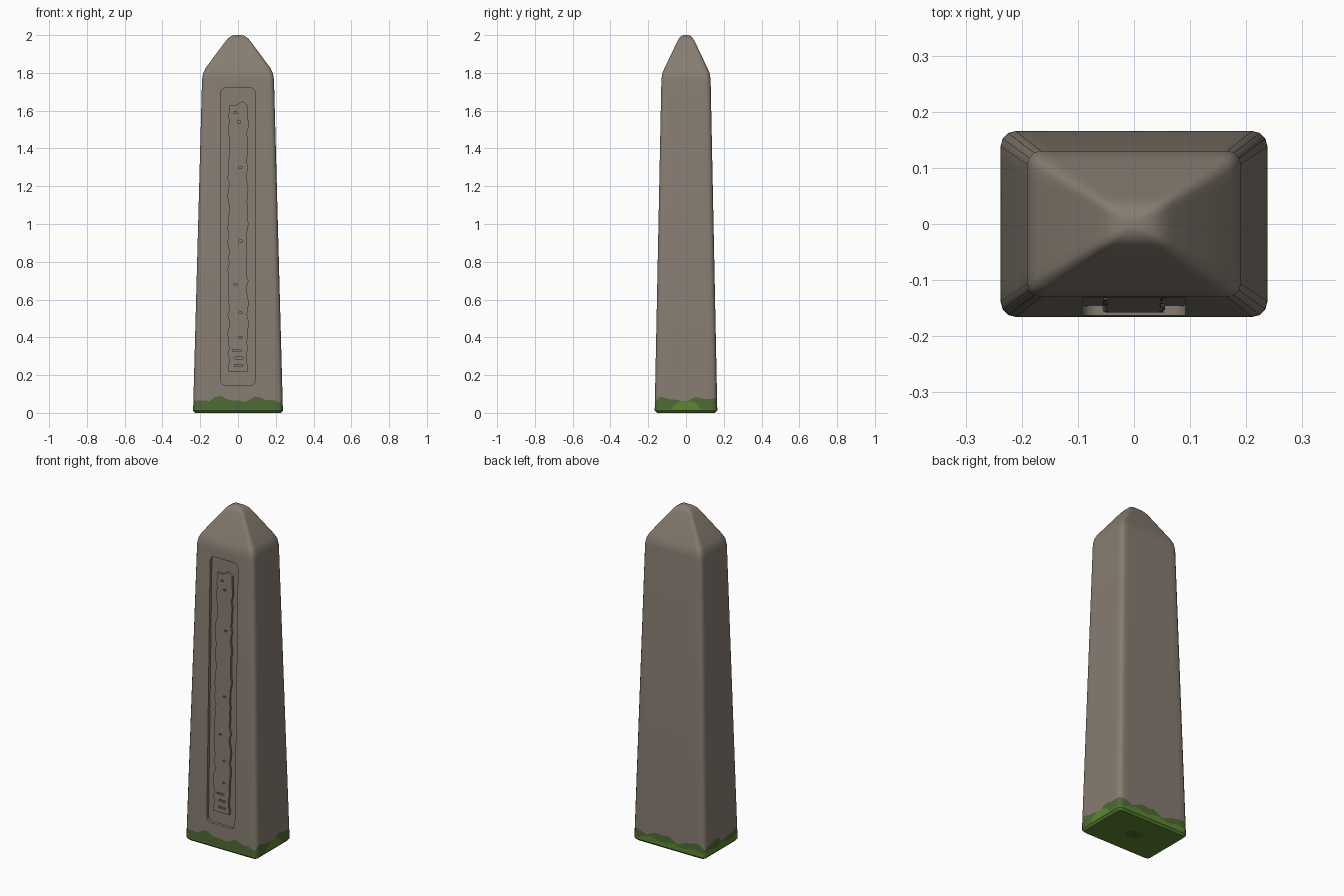
import bpy, bmesh, math, random

random.seed(4)
if "Cube" in bpy.data.objects:
    bpy.data.objects.remove(bpy.data.objects["Cube"])


def material(name, rgb):
    m = bpy.data.materials.new(name)
    m.use_nodes = True
    m.diffuse_color = (*rgb, 1)
    m.node_tree.nodes["Principled BSDF"].inputs["Base Color"].default_value = (*rgb, 1)
    return m


stone = material("stone", (0.24, 0.205, 0.165))
dark_moss = material("dark moss", (0.075, 0.14, 0.035))
light_moss = material("light moss", (0.105, 0.24, 0.03))


def make_object(name, bm, mats):
    bmesh.ops.recalc_face_normals(bm, faces=bm.faces)
    mesh = bpy.data.meshes.new(name)
    bm.to_mesh(mesh)
    bm.free()
    for m in mats:
        mesh.materials.append(m)
    ob = bpy.data.objects.new(name, mesh)
    bpy.context.collection.objects.link(ob)
    return ob


def activate(ob):
    bpy.ops.object.select_all(action='DESELECT')
    ob.select_set(True)
    bpy.context.view_layer.objects.active = ob


def cut(ob, cutter):
    mod = ob.modifiers.new("cut", 'BOOLEAN')
    mod.operation, mod.solver, mod.object = 'DIFFERENCE', 'EXACT', cutter
    activate(ob)
    bpy.ops.object.modifier_apply(modifier=mod.name)
    cutter.hide_render = True
    bpy.data.objects.remove(cutter)


def halves(z):
    """Half width and half depth of the tapering shaft."""
    t = z / 1.78
    return 0.238 - 0.048 * t, 0.166 - 0.036 * t


def perimeter(hx, hy, r):
    """Rounded rectangle, with each side subdivided."""
    corners = []
    for k, (sx, sy) in enumerate([(1, 1), (-1, 1), (-1, -1), (1, -1)]):
        corners.append([(sx * (hx - r) + r * math.cos(a), sy * (hy - r) + r * math.sin(a))
                        for a in (math.pi / 2 * (k + i / 3) for i in range(4))])
    pts = []
    for k, arc in enumerate(corners):
        nxt, n = corners[(k + 1) % 4][0], 14 if k % 2 == 0 else 10
        pts += arc
        pts += [(arc[-1][0] + (nxt[0] - arc[-1][0]) * i / n,
                 arc[-1][1] + (nxt[1] - arc[-1][1]) * i / n) for i in range(1, n)]
    return pts


# Ragged moss heights around the shaft
base = perimeter(*halves(0.05), 0.027)
count = len(base)
moss_top, moss_low = [], []
for i, (x, y) in enumerate(base):
    wave = 0.012 * math.sin(i * 0.9) + 0.007 * math.sin(i * 1.9 + 1)
    moss_top.append(0.071 + wave + random.uniform(-0.004, 0.004))
    if y < -0.14:
        low = 0.018
    elif x > 0.2:
        low = 0.062 - 0.045 * min(1, (abs(y) / 0.075) ** 4)
    else:
        low = 0.042 + 0.008 * math.sin(i * 1.3)
    moss_low.append(low)

# Obelisk shaft and cap as stacked rings
bm = bmesh.new()


def ring(points, heights):
    return [bm.verts.new((x, y, z)) for (x, y), z in zip(points, heights)]


def ragged(heights):
    pts = []
    for i, z in enumerate(heights):
        pts.append(perimeter(*halves(z), 0.027)[i])
    return ring(pts, heights)


def level(hx, hy, r, z):
    return ring(perimeter(hx, hy, r), [z] * count)


rings = [level(0.05, 0.035, 0.025, 0), level(0.226, 0.154, 0.02, 0),
         level(*halves(0.012), 0.027, 0.012),
         ragged(moss_low), ragged(moss_top),
         level(*halves(1.765), 0.024, 1.765), level(0.184, 0.125, 0.022, 1.80),
         level(0.172, 0.114, 0.02, 1.825), level(0.068, 0.047, 0.012, 1.965),
         level(0.052, 0.036, 0.012, 1.984), level(0.034, 0.023, 0.01, 1.996),
         level(0.016, 0.01, 0.006, 2.0)]
bands = [2, 2, 2, 1] + [0] * 7
for lower, upper, mat in zip(rings, rings[1:], bands):
    for i in range(count):
        j = (i + 1) % count
        bm.faces.new((lower[i], lower[j], upper[j], upper[i])).material_index = mat
bm.faces.new(rings[0]).material_index = 1
bm.faces.new(rings[-1])
obelisk = make_object("obelisk", bm, [stone, dark_moss, light_moss])


def prism(bm, outline, d0, d1):
    """Extrude an (x, z) outline between two depths behind the sloping front."""
    a, b = [[bm.verts.new((x, d - halves(z)[1], z)) for x, z in outline] for d in (d0, d1)]
    bm.faces.new(a)
    bm.faces.new(b)
    for i in range(len(a)):
        j = (i + 1) % len(a)
        bm.faces.new((a[i], a[j], b[j], b[i]))


# Recessed front panel with round corners
bm = bmesh.new()
outline = []
for k, (sx, z) in enumerate([(1, 1.69), (-1, 1.69), (-1, 0.175), (1, 0.175)]):
    for i in range(7):
        a = math.pi / 2 * (k + i / 6)
        outline.append((sx * 0.062 + 0.03 * math.cos(a), z + 0.03 * math.sin(a)))
prism(bm, outline, -0.05, 0.017)
cut(obelisk, make_object("panel_cutter", bm, [stone]))

# Raised weathered relief strip inside the panel
bm = bmesh.new()
steps = 48
left, right = [], []
for i in range(steps):
    z = 0.22 + 1.41 * i / (steps - 1)
    left.append((-0.05 + random.uniform(-0.006, 0.006), z))
    right.append((0.05 + random.uniform(-0.006, 0.006), z))
prism(bm, right + [(0.022, 1.65), (-0.01, 1.63)] + left[::-1], 0.004, 0.02)
relief = make_object("relief_strip", bm, [stone])

# Small worn pits in the relief
bm = bmesh.new()
for z in (0.25, 0.29, 0.33, 0.40, 0.53, 0.68, 0.91, 1.30, 1.54, 1.59):
    x = random.uniform(-0.015, 0.015)
    w = 0.022 if z < 0.35 else 0.008
    prism(bm, [(x - w, z - 0.005), (x + w, z - 0.005), (x + w, z + 0.005), (x - w, z + 0.005)],
          -0.02, 0.012)
cut(relief, make_object("pit_cutter", bm, [stone]))

activate(obelisk)
bpy.ops.object.shade_smooth_by_angle(angle=math.radians(35))
